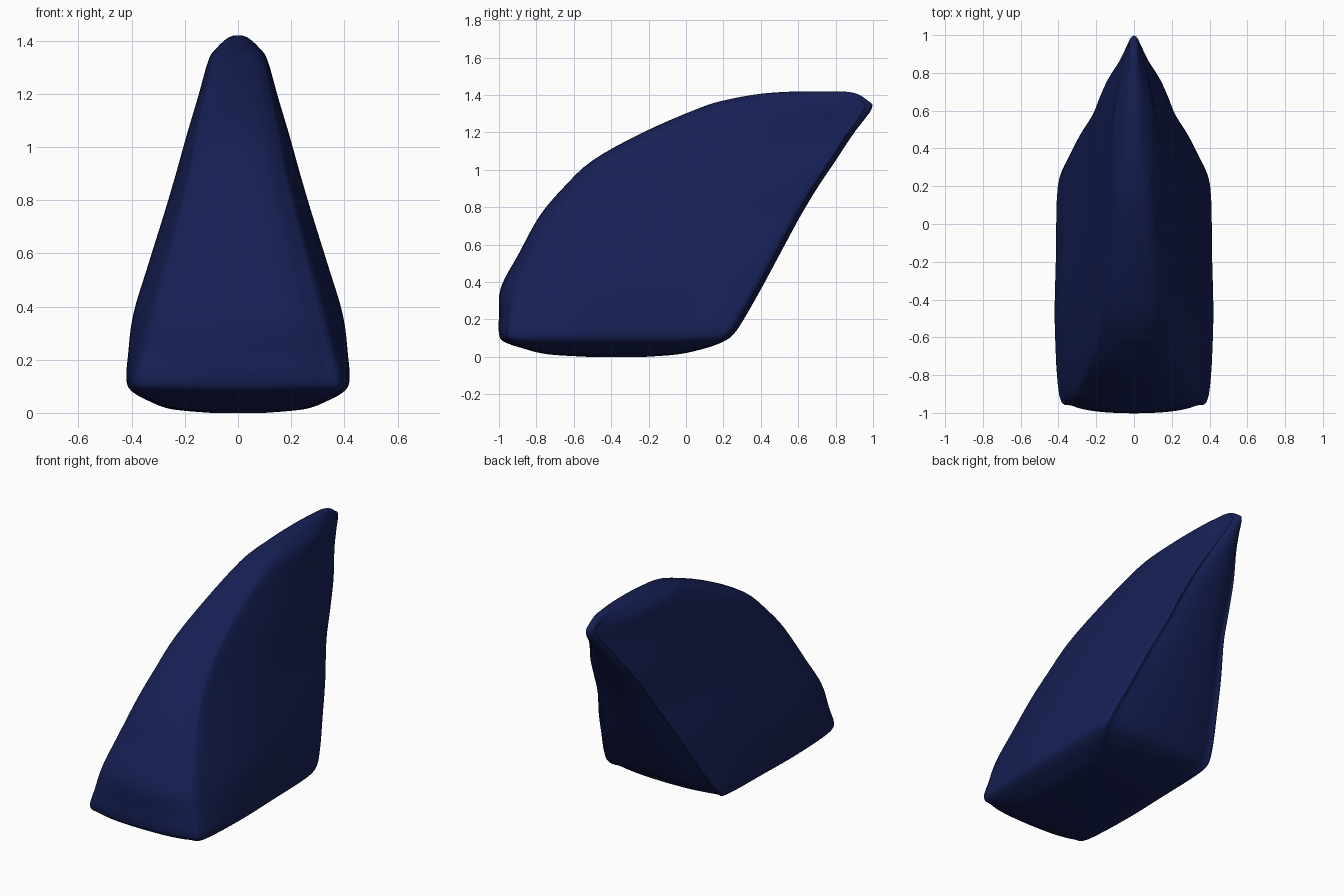
import bpy, bmesh

if "Cube" in bpy.data.objects:
    bpy.data.objects.remove(bpy.data.objects["Cube"])

# height, front y, rear y, half width at middle, at rear corner, at front corner, front corner setback
LEVELS = [
    (0.000, -0.52, -0.22, 0.10, 0.08, 0.09, 0.05),
    (0.014, -0.74, -0.04, 0.25, 0.22, 0.23, 0.08),
    (0.045, -0.87, 0.10, 0.335, 0.31, 0.31, 0.09),
    (0.082, -0.975, 0.20, 0.40, 0.37, 0.38, 0.09),
    (0.125, -1.00, 0.258, 0.419, 0.392, 0.395, 0.09),
    (0.220, -1.00, 0.32, 0.412, 0.375, 0.375, 0.11),
    (0.370, -0.99, 0.405, 0.392, 0.333, 0.338, 0.13),
    (0.550, -0.895, 0.502, 0.338, 0.284, 0.288, 0.13),
    (0.750, -0.785, 0.61, 0.276, 0.218, 0.232, 0.13),
    (0.900, -0.66, 0.70, 0.232, 0.182, 0.195, 0.13),
    (1.050, -0.50, 0.80, 0.191, 0.138, 0.164, 0.13),
    (1.200, -0.23, 0.90, 0.147, 0.078, 0.132, 0.13),
    (1.330, 0.07, 0.995, 0.110, 0.034, 0.102, 0.13),
    (1.375, 0.22, 0.965, 0.078, 0.030, 0.070, 0.12),
    (1.408, 0.41, 0.91, 0.042, 0.024, 0.038, 0.10),
    (1.420, 0.60, 0.84, 0.015, 0.010, 0.013, 0.05),
]


def smooth(points, steps, closed=False):
    """Catmull-Rom curve through points of any dimension."""
    n = len(points)
    pick = (lambda i: points[i % n]) if closed else (lambda i: points[max(0, min(n - 1, i))])
    out = []
    for i in range(n if closed else n - 1):
        a, b, c, d = (pick(i + k) for k in (-1, 0, 1, 2))
        for s in range(steps):
            t = s / steps
            out.append(tuple(
                q + 0.5 * t * (r - p + t * (2 * p - 5 * q + 4 * r - u + t * (3 * (q - r) + u - p)))
                for p, q, r, u in zip(a, b, c, d)))
    if not closed:
        out.append(tuple(points[-1]))
    return out


def section(yf, yb, w, wb, wf, f):
    """Closed outline: blunt front, bulging sides, narrower rear face."""
    length = yb - yf
    r = min(0.06, 0.10 * length)
    half = [
        (0.50 * wf, yf + 0.10 * f),
        (0.83 * wf, yf + 0.42 * f),
        (wf, yf + f),
        (w, yf + 0.36 * length),
        (w * 0.80 + wb * 0.20, yf + 0.64 * length),
        (wb * 1.03, yb - 1.1 * r),
        (0.90 * wb, yb - 0.62 * r),
        (0.50 * wb, yb - 0.15 * r),
    ]
    ring = [(0, yf)] + half + [(0, yb)] + [(-x, y) for x, y in reversed(half)]
    return smooth(ring, 4, closed=True)


# Swept fin body, lofted through the sections
bm = bmesh.new()
rings = []
for z, *shape in smooth(LEVELS, 4):
    rings.append([bm.verts.new((x, y, z)) for x, y in section(*shape)])
for low, high in zip(rings, rings[1:]):
    for i in range(len(low)):
        j = (i + 1) % len(low)
        bm.faces.new((low[i], low[j], high[j], high[i]))
bm.faces.new(rings[0][::-1])
bm.faces.new(rings[-1])
bmesh.ops.recalc_face_normals(bm, faces=bm.faces[:])
for face in bm.faces:
    face.smooth = True

mesh = bpy.data.meshes.new("fin_body")
bm.to_mesh(mesh)
bm.free()
fin = bpy.data.objects.new("fin_body", mesh)
bpy.context.collection.objects.link(fin)

# Dark navy colour
navy = bpy.data.materials.new("navy")
navy.diffuse_color = (0.008, 0.014, 0.09, 1)
navy.use_nodes = True
navy.node_tree.nodes["Principled BSDF"].inputs["Base Color"].default_value = navy.diffuse_color
mesh.materials.append(navy)
